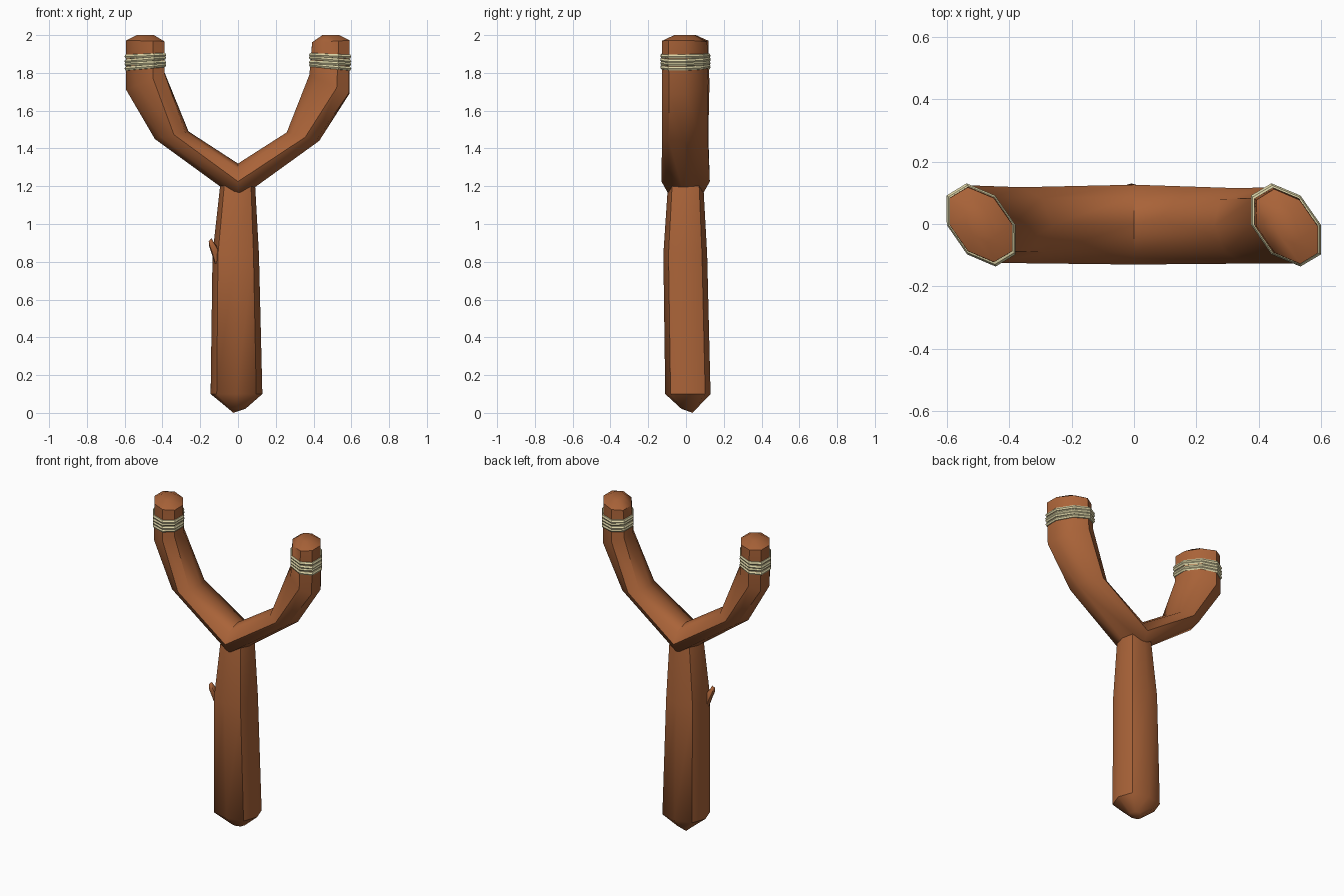
import bpy, bmesh, math
from mathutils import Vector

if "Cube" in bpy.data.objects:
    bpy.data.objects.remove(bpy.data.objects["Cube"])


def material(name, col):
    m = bpy.data.materials.new(name)
    m.diffuse_color = (*col, 1)
    m.use_nodes = True
    m.node_tree.nodes["Principled BSDF"].inputs["Base Color"].default_value = m.diffuse_color
    return m


WOOD = material("brown wood", (0.40, 0.125, 0.040))
CORD = material("cream cord", (0.71, 0.65, 0.38))


def loft(name, rings, mat, closed=False, angle=48):
    """Skin a list of rings; a one-point ring makes a pointed end."""
    bm = bmesh.new()
    vs = [[bm.verts.new(p) for p in r] for r in rings]
    pairs = list(zip(vs, vs[1:])) + ([(vs[-1], vs[0])] if closed else [])
    for a, b in pairs:
        n = max(len(a), len(b))
        for i in range(n):
            j = (i + 1) % n
            if len(a) == 1:
                bm.faces.new((a[0], b[i], b[j]))
            elif len(b) == 1:
                bm.faces.new((a[i], a[j], b[0]))
            else:
                bm.faces.new((a[i], a[j], b[j], b[i]))
    if not closed:
        for r in (vs[0], vs[-1]):
            if len(r) > 2:
                bm.faces.new(r)
    bmesh.ops.recalc_face_normals(bm, faces=bm.faces)
    me = bpy.data.meshes.new(name)
    bm.to_mesh(me)
    bm.free()
    me.materials.append(mat)
    ob = bpy.data.objects.new(name, me)
    bpy.context.collection.objects.link(ob)
    bpy.ops.object.select_all(action='DESELECT')
    ob.select_set(True)
    bpy.context.view_layer.objects.active = ob
    bpy.ops.object.shade_smooth_by_angle(angle=math.radians(angle))
    return ob


def octagon(cx, cy, z, rx, ry, diag=1.08):
    pts = []
    for k in range(8):
        t = k * math.pi / 4
        f = diag if k % 2 else 1
        pts.append(Vector((cx + rx * f * math.cos(t), cy + ry * f * math.sin(t), z)))
    return pts


# handle with whittled bottom
loft("handle", [
    [Vector((-0.025, 0.035, 0.0))],
    octagon(-0.005, 0.015, 0.022, 0.045, 0.04),
    octagon(-0.008, 0.01, 0.1, 0.137, 0.12),
    octagon(-0.012, -0.004, 0.84, 0.123, 0.116),
    octagon(-0.002, -0.002, 1.2, 0.093, 0.094),
    octagon(0, 0, 1.25, 0.075, 0.085)], WOOD)


# fork ring: outer point, inner point (front view), depth, centre y, skew
def fork_ring(o, i, depth, cy, skew, s=1.0):
    o, i = Vector((o[0], 0, o[1])), Vector((i[0], 0, i[1]))
    c, u = (o + i) / 2, (i - o) / 2
    n = u.normalized()
    pts = []
    for k in range(8):
        t = k * math.pi / 4
        v = depth * math.sin(t) * s
        p = c + u * (math.cos(t) * s) - n * (skew * v)
        pts.append(p + Vector((0, cy + v, 0)))
    return pts


LEFT_TOP = ((-0.592, 1.972), (-0.39, 1.967), 0.12, -0.002, 0.35)
RIGHT_TOP = ((0.59, 1.972), (0.393, 1.962), 0.12, -0.008, -0.35)


def tip_cap(top, s, z):
    r = fork_ring(*top, s)
    for p in r:
        p.z = z
    return r


loft("fork", [
    tip_cap(LEFT_TOP, 0.45, 2.0),
    fork_ring(*LEFT_TOP),
    fork_ring((-0.592, 1.71), (-0.388, 1.80), 0.124, 0, 0.35),
    fork_ring((-0.44, 1.45), (-0.262, 1.49), 0.122, -0.004, 0.1),
    fork_ring((0, 1.13), (0, 1.32), 0.128, -0.002, 0),
    fork_ring((0.43, 1.44), (0.258, 1.485), 0.121, -0.006, -0.1),
    fork_ring((0.59, 1.69), (0.378, 1.79), 0.122, -0.004, -0.35),
    fork_ring(*RIGHT_TOP),
    tip_cap(RIGHT_TOP, 0.45, 2.0)], WOOD, angle=50)


# cord wraps: four diamond-edged strands round each tip
def strand(name, o, i, skew, h):
    base = (o, i, 0.123, -0.003, skew)
    rings = []
    for s, dz in ((0.97, -h), (1.03, -h * 0.85), (1.085, 0), (1.03, h * 0.85), (0.97, h)):
        r = fork_ring(*base, s)
        for p in r:
            p.z += dz
        rings.append(r)
    loft(name, rings, CORD, closed=True, angle=25)


for n in range(4):
    z = 1.832 + n * 0.0195
    tilt = 0.004 if n % 2 else 0.009
    strand(f"left_cord_{n + 1}", (-0.592, z - tilt), (-0.389, z + tilt), 0.35, 0.0115)
    strand(f"right_cord_{n + 1}", (0.591, z - tilt), (0.384, z + tilt), -0.35, 0.0115)

# broken twig on the handle's left front
loft("twig_stub", [
    octagon(-0.105, -0.05, 0.79, 0.018, 0.022),
    octagon(-0.119, -0.058, 0.85, 0.023, 0.025),
    octagon(-0.134, -0.066, 0.885, 0.02, 0.022),
    octagon(-0.143, -0.068, 0.908, 0.012, 0.014),
    [Vector((-0.14, -0.066, 0.925))]], WOOD)
